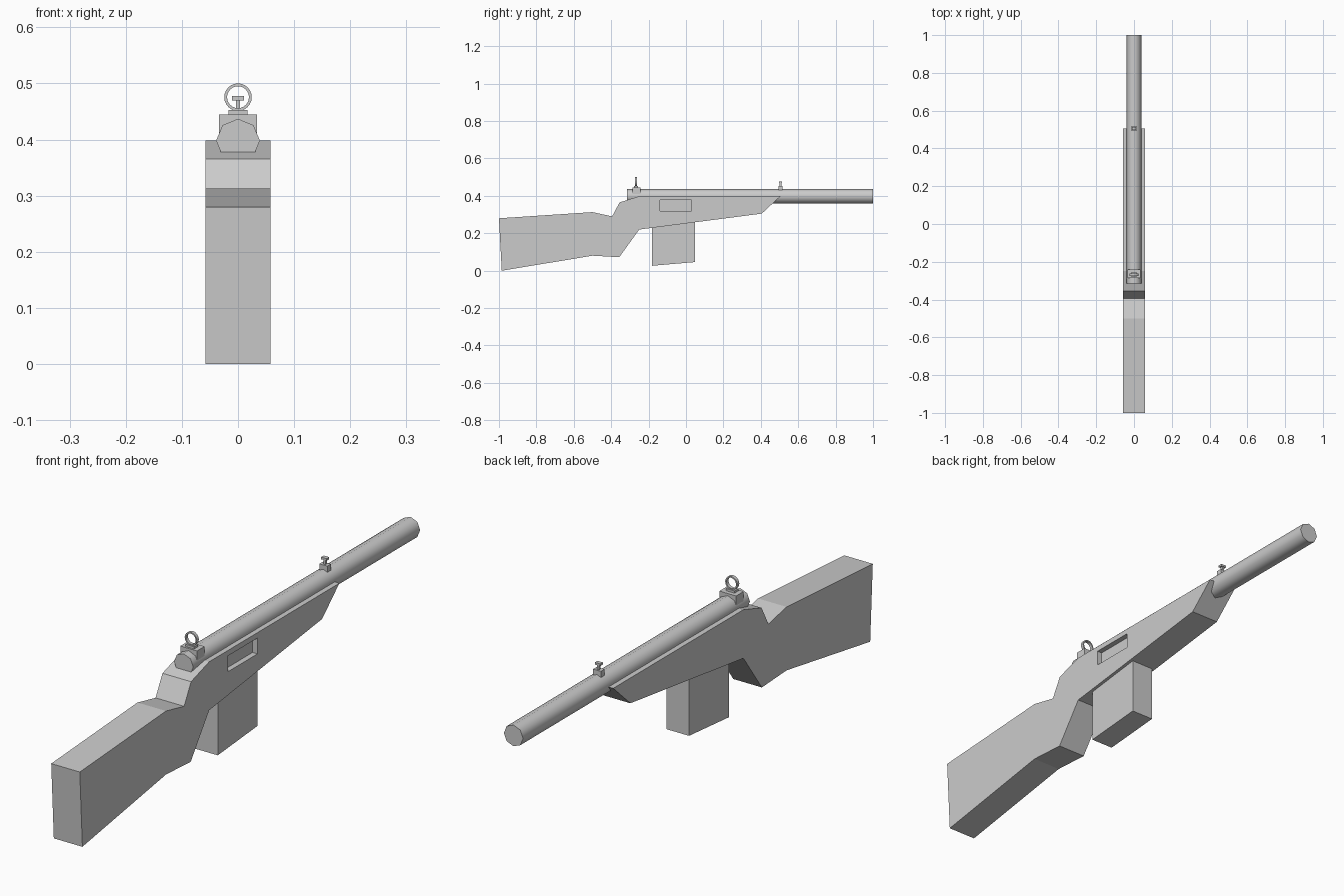
import bpy, bmesh
from math import radians, pi

if "Cube" in bpy.data.objects:
    bpy.data.objects.remove(bpy.data.objects["Cube"])


def extrude_profile(name, pts, half):
    """Side profile of (y, z) points, extruded symmetrically across x."""
    bm = bmesh.new()
    face = bm.faces.new([bm.verts.new((-half, y, z)) for y, z in pts])
    out = bmesh.ops.extrude_face_region(bm, geom=[face])
    moved = [v for v in out["geom"] if isinstance(v, bmesh.types.BMVert)]
    bmesh.ops.translate(bm, verts=moved, vec=(2 * half, 0, 0))
    bmesh.ops.recalc_face_normals(bm, faces=bm.faces)
    mesh = bpy.data.meshes.new(name)
    bm.to_mesh(mesh)
    bm.free()
    obj = bpy.data.objects.new(name, mesh)
    bpy.context.collection.objects.link(obj)
    return obj


def box(name, half, y0, y1, z0, z1):
    return extrude_profile(name, [(y0, z0), (y1, z0), (y1, z1), (y0, z1)], half)


# Stock
stock = extrude_profile("stock", [
    (-1.0, 0.28), (-0.50, 0.313), (-0.395, 0.29), (-0.355, 0.365),
    (-0.25, 0.398), (0.505, 0.398), (0.405, 0.305), (-0.25, 0.22),
    (-0.357, 0.072), (-0.50, 0.08), (-0.985, 0.0)], 0.058)

# Ejection port recessed into the right side only
cutter = box("port_cutter", 0.02, -0.14, 0.03, 0.32, 0.378)
cutter.location.x = 0.058
cutter.hide_render = True
cut = stock.modifiers.new("port", 'BOOLEAN')
cut.operation, cut.solver, cut.object = 'DIFFERENCE', 'EXACT', cutter
bpy.context.view_layer.objects.active = stock
bpy.ops.object.modifier_apply(modifier="port")
bpy.data.objects.remove(cutter)

# Magazine with a slanted bottom
extrude_profile("magazine", [
    (-0.183, 0.026), (0.048, 0.046), (0.048, 0.28), (-0.183, 0.25)], 0.046)

# Eight-sided, smooth-shaded barrel
bpy.ops.mesh.primitive_cylinder_add(
    vertices=8, radius=0.039, depth=1.315,
    location=(0, 0.3425, 0.398), rotation=(radians(90), 0, 0))
barrel = bpy.context.object
barrel.name = "barrel"
bpy.ops.object.shade_smooth_by_angle(angle=radians(50))

# Rear sight: block, foot and ring
box("rear_sight_block", 0.034, -0.286, -0.242, 0.40, 0.445)
box("rear_sight_foot", 0.017, -0.279, -0.257, 0.44, 0.453)
bm = bmesh.new()
bmesh.ops.create_circle(bm, segments=24, radius=0.0245)
outer = bm.edges[:]
inner = bmesh.ops.create_circle(bm, segments=24, radius=0.0195)["verts"]
inner_edges = list({e for v in inner for e in v.link_edges})
bmesh.ops.bridge_loops(bm, edges=outer + inner_edges)
out = bmesh.ops.extrude_face_region(bm, geom=bm.faces[:])
top = [v for v in out["geom"] if isinstance(v, bmesh.types.BMVert)]
bmesh.ops.translate(bm, verts=top, vec=(0, 0, 0.012))
bmesh.ops.recalc_face_normals(bm, faces=bm.faces)
mesh = bpy.data.meshes.new("rear_sight_ring")
bm.to_mesh(mesh)
bm.free()
ring = bpy.data.objects.new("rear_sight_ring", mesh)
ring.location = (0, -0.262, 0.4755)
ring.rotation_euler.x = pi / 2
bpy.context.collection.objects.link(ring)

# Front sight: base, post and crossbar
box("front_sight_base", 0.016, 0.495, 0.516, 0.42, 0.453)
box("front_sight_post", 0.004, 0.501, 0.510, 0.45, 0.474)
box("front_sight_crossbar", 0.011, 0.498, 0.513, 0.470, 0.478)
